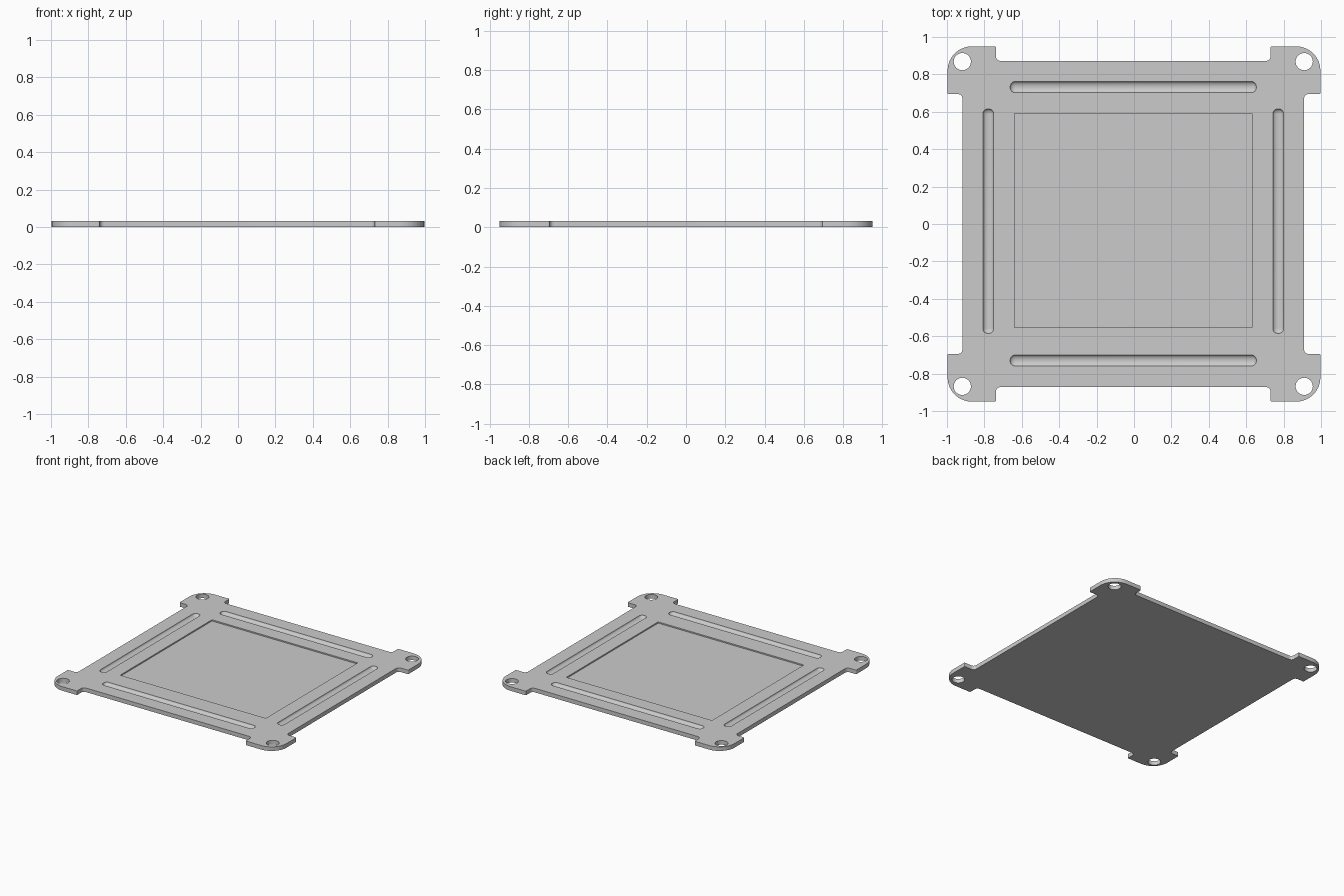
import bpy, bmesh
from math import pi, cos, sin
from mathutils import Vector

if "Cube" in bpy.data.objects:
    bpy.data.objects.remove(bpy.data.objects["Cube"])

T = 0.032      # plate thickness
CX = -0.004    # slight offset of the inner features


def fillet(points, seg=8):
    """Round a closed 2D outline; each point is (x, y, radius)."""
    out, n = [], len(points)
    for i, (x, y, r) in enumerate(points):
        p = Vector((x, y))
        if r == 0:
            out.append(p)
            continue
        a = (Vector(points[i - 1][:2]) - p).normalized()
        b = (Vector(points[(i + 1) % n][:2]) - p).normalized()
        c = p + (a + b) * r
        for k in range(seg + 1):
            t = k / seg * pi / 2
            out.append(c - b * r * cos(t) - a * r * sin(t))
    return out


def loft(name, rings):
    """Closed solid through rings of (2D points, z), bottom to top."""
    bm = bmesh.new()
    loops = [[bm.verts.new((p[0], p[1], z)) for p in pts] for pts, z in rings]
    n = len(loops[0])
    for lo, hi in zip(loops, loops[1:]):
        for i in range(n):
            j = (i + 1) % n
            bm.faces.new((lo[i], lo[j], hi[j], hi[i]))
    bm.faces.new(loops[0][::-1])
    bm.faces.new(loops[-1])
    bmesh.ops.recalc_face_normals(bm, faces=bm.faces)
    me = bpy.data.meshes.new(name)
    bm.to_mesh(me)
    bm.free()
    ob = bpy.data.objects.new(name, me)
    bpy.context.collection.objects.link(ob)
    return ob


def circle(x, y, r, n=32):
    return [(x + r * cos(2 * pi * i / n), y + r * sin(2 * pi * i / n)) for i in range(n)]


def rect(x0, x1, y0, y1, r=0.0):
    return fillet([(x0, y0, r), (x1, y0, r), (x1, y1, r), (x0, y1, r)])


# Plate outline: one corner tab, mirrored into four
tab = [(0.913, 0.695, 0.025), (0.997, 0.695, 0.006), (0.997, 0.95, 0.13),
       (0.735, 0.95, 0.006), (0.735, 0.872, 0.025)]
outline = []
for sx, sy in ((1, 1), (-1, 1), (-1, -1), (1, -1)):
    pts = [(sx * x + (CX if x < 0.95 else 0), sy * y, r) for x, y, r in tab]
    outline += pts if sx * sy > 0 else pts[::-1]
shape = fillet(outline)
plate = loft("base_plate", [(shape, 0), (shape, T)])

cutters = []
# Screw holes in the tabs
for sx in (-1, 1):
    for sy in (-1, 1):
        c = circle(sx * 0.914 + CX, sy * 0.868, 0.046)
        cutters.append(loft("screw_hole", [(c, -0.05), (c, T + 0.05)]))

# Shallow square recess
r = rect(-0.64, 0.63, -0.553, 0.59)
cutters.append(loft("recess", [(r, T - 0.01), (r, T + 0.05)]))


# Round-bottomed grooves along the four sides
def groove(x0, x1, y0, y1):
    half = min(x1 - x0, y1 - y0) / 2
    rings = []
    for k in range(6):
        a = (0.1 + 0.9 * k / 5) * pi / 2
        d = half * (1 - sin(a))
        rings.append((rect(x0 + d, x1 - d, y0 + d, y1 - d, (half - d) * 0.9),
                      T - 0.019 * cos(a)))
    rings.append((rings[-1][0], T + 0.05))
    cutters.append(loft("groove", rings))


groove(-0.662, 0.654, 0.702, 0.762)
groove(-0.662, 0.654, -0.76, -0.70)
groove(-0.808, -0.75, -0.585, 0.615)
groove(0.742, 0.80, -0.585, 0.615)

# Cut everything, bake the result and remove the cutters
for c in cutters:
    m = plate.modifiers.new(c.name, 'BOOLEAN')
    m.operation = 'DIFFERENCE'
    m.solver = 'EXACT'
    m.object = c
    c.hide_render = True
bpy.context.view_layer.update()
dg = bpy.context.evaluated_depsgraph_get()
baked = bpy.data.meshes.new_from_object(plate.evaluated_get(dg))
plate.modifiers.clear()
plate.data = baked
for c in cutters:
    bpy.data.objects.remove(c)

plate.select_set(True)
bpy.context.view_layer.objects.active = plate
bpy.ops.object.shade_smooth_by_angle(angle=pi / 6)
